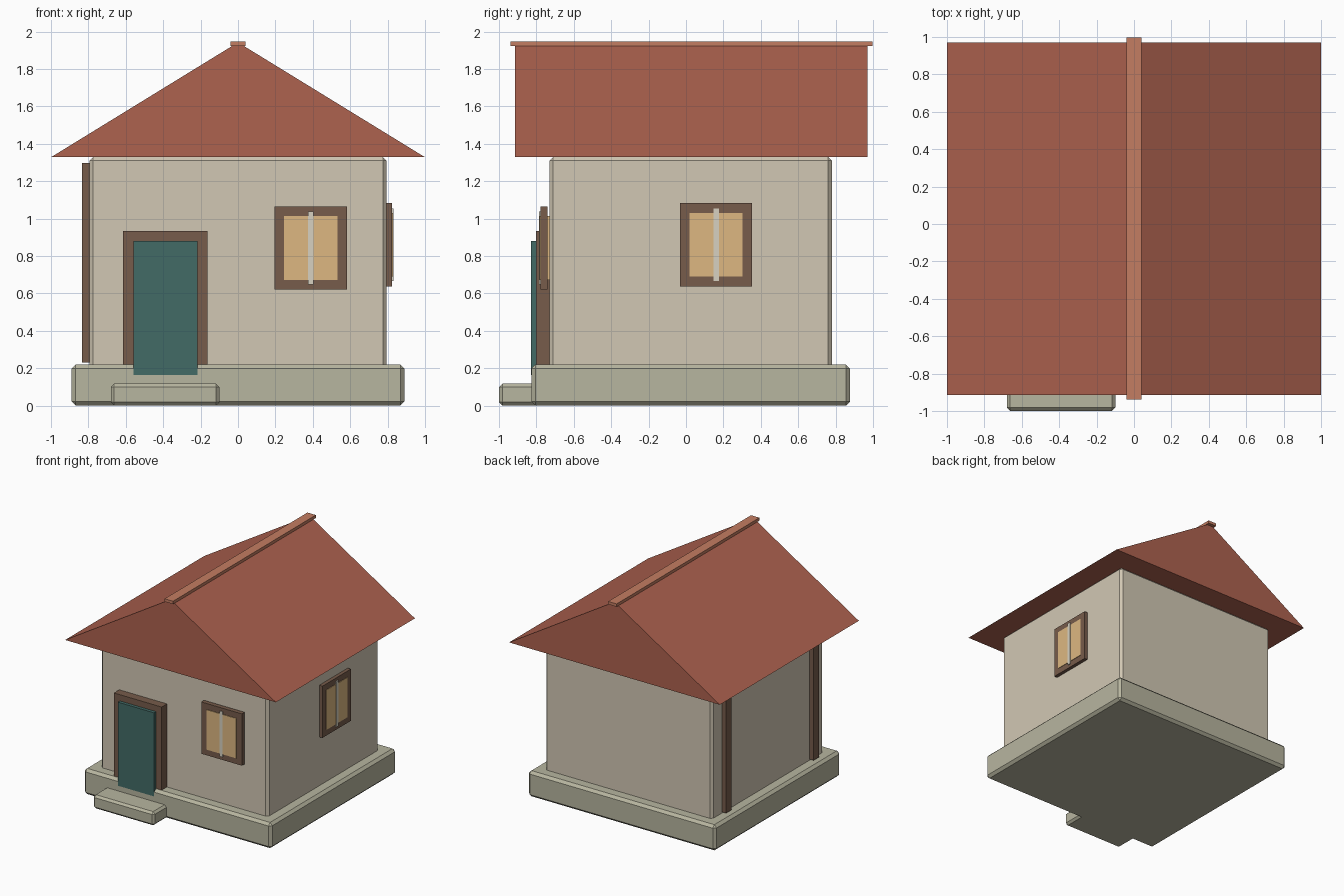
import bpy, bmesh

if "Cube" in bpy.data.objects:
    bpy.data.objects.remove(bpy.data.objects["Cube"])


def material(name, r, g, b):
    m = bpy.data.materials.new(name)
    m.diffuse_color = tuple((c / 255) ** 2.2 for c in (r, g, b)) + (1,)
    m.use_nodes = True
    m.node_tree.nodes["Principled BSDF"].inputs["Base Color"].default_value = m.diffuse_color
    return m


STONE = material("stone", 182, 180, 158)
PLASTER = material("plaster", 208, 198, 178)
TILE = material("roof_tile", 172, 98, 80)
RIDGE = material("ridge_tile", 194, 124, 98)
WOOD = material("wood", 118, 92, 76)
TEAL = material("door_paint", 68, 106, 102)
GLASS = material("warm_glass", 220, 182, 128)
PALE = material("pale_bar", 214, 208, 192)


def finish(name, bm, mat):
    bmesh.ops.recalc_face_normals(bm, faces=bm.faces)
    mesh = bpy.data.meshes.new(name)
    bm.to_mesh(mesh)
    bm.free()
    mesh.materials.append(mat)
    ob = bpy.data.objects.new(name, mesh)
    bpy.context.collection.objects.link(ob)
    return ob


def box(name, x, y, z, mat, bevel=0):
    """Box from (min, max) ranges with an optional chamfer."""
    bm = bmesh.new()
    bmesh.ops.create_cube(bm, size=1)
    for v in bm.verts:
        v.co = [r[0] + (c + 0.5) * (r[1] - r[0]) for c, r in zip(v.co, (x, y, z))]
    ob = finish(name, bm, mat)
    if bevel:
        mod = ob.modifiers.new("chamfer", "BEVEL")
        mod.width = bevel
        mod.segments = 1
    return ob


# foundation, doorstep and walls
box("foundation", (-0.89, 0.89), (-0.827, 0.877), (0, 0.22), STONE, 0.022)
box("doorstep", (-0.68, -0.10), (-1.0, -0.72), (0, 0.117), STONE, 0.018)
box("walls", (-0.794, 0.794), (-0.73, 0.78), (0.2, 1.33), PLASTER, 0.02)

# gabled roof prism
bm = bmesh.new()
tri = bm.faces.new([bm.verts.new((x, -0.915, z)) for x, z in ((-1, 1.328), (1, 1.328), (0, 1.942))])
ext = bmesh.ops.extrude_face_region(bm, geom=[tri])
bmesh.ops.translate(bm, vec=(0, 1.885, 0), verts=[v for v in ext["geom"] if isinstance(v, bmesh.types.BMVert)])
if not any(len(f.verts) == 3 and f.calc_center_median().y < -0.9 for f in bm.faces):
    bm.faces.new([v for v in bm.verts if v.co.y < -0.9])
finish("roof", bm, TILE)
box("ridge_cap", (-0.04, 0.04), (-0.938, 0.998), (1.922, 1.947), RIDGE)

# door
box("door_frame", (-0.616, -0.163), (-0.802, -0.725), (0.17, 0.933), WOOD)
box("door_panel", (-0.559, -0.216), (-0.83, -0.78), (0.163, 0.88), TEAL)


def window(name, centre, z, side, layers):
    """Frame, pane and central bar; side swaps the x and y ranges."""
    parts = (("frame", 0.193, 0.222, WOOD), ("pane", 0.142, 0.171, GLASS), ("bar", 0.0145, 0.195, PALE))
    for (part, hw, hh, mat), depth in zip(parts, layers):
        span = (centre - hw, centre + hw)
        x, y = (depth, span) if side else (span, depth)
        box(f"{name}_{part}", x, y, (z - hh, z + hh), mat)


window("front_window", 0.389, 0.842, False, ((-0.778, -0.74), (-0.783, -0.728), (-0.787, -0.775)))
window("side_window", 0.161, 0.86, True, ((0.79, 0.824), (0.8, 0.828), (0.815, 0.832)))

# posts against the left wall
for label, yc in (("front", -0.575), ("rear", 0.61)):
    box(f"{label}_post", (-0.834, -0.79), (yc - 0.037, yc + 0.037), (0.23, 1.296), WOOD)
